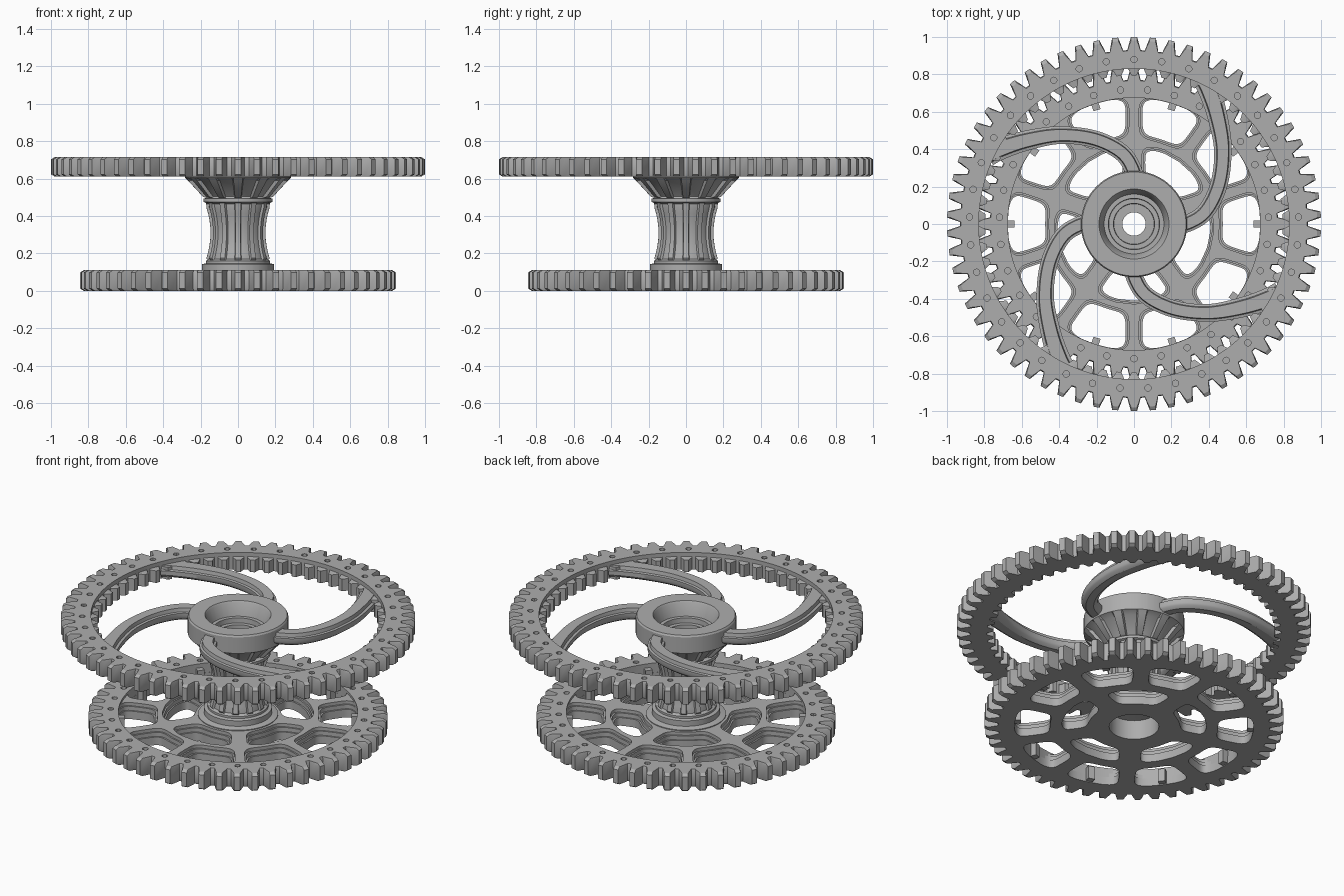
import bpy, bmesh
from math import sin, cos, asin, pi, radians, copysign
from mathutils import Vector, Matrix

if "Cube" in bpy.data.objects:
    bpy.data.objects.remove(bpy.data.objects["Cube"])

metal = bpy.data.materials.new("grey metal")
metal.use_nodes = True
grey = (0.42, 0.42, 0.42, 1)
metal.diffuse_color = grey
metal.node_tree.nodes["Principled BSDF"].inputs["Base Color"].default_value = grey

TOOTH = [(-.5, 0), (-.38, 0), (-.27, .5), (-.16, 1), (.16, 1), (.27, .5), (.38, 0)]
RIB = [(-.5, 0), (-.35, 0), (-.22, 0), (-.17, 1), (0, 1), (.17, 1), (.22, 0), (.35, 0)]


def activate(ob):
    bpy.ops.object.select_all(action='DESELECT')
    ob.select_set(True)
    bpy.context.view_layer.objects.active = ob


def finish(ob, angle=30):
    ob.data.materials.clear()
    ob.data.materials.append(metal)
    activate(ob)
    bpy.ops.object.shade_smooth_by_angle(angle=radians(angle))
    return ob


def from_bmesh(name, bm):
    bmesh.ops.recalc_face_normals(bm, faces=bm.faces)
    me = bpy.data.meshes.new(name)
    bm.to_mesh(me)
    bm.free()
    ob = bpy.data.objects.new(name, me)
    bpy.context.collection.objects.link(ob)
    return ob


def bridge(bm, a, b):
    for i in range(len(a)):
        j = (i + 1) % len(a)
        bm.faces.new((a[i], a[j], b[j], b[i]))


def toothed_lathe(name, levels, count, pattern):
    """Closed turned body; each level is (z, valley radius, crest radius)."""
    bm = bmesh.new()
    rings = []
    for z, low, high in levels:
        ring = []
        for k in range(count):
            for offset, crest in pattern:
                a = pi / 2 + 2 * pi * (k + offset) / count
                r = low + (high - low) * crest
                ring.append(bm.verts.new((r * cos(a), r * sin(a), z)))
        rings.append(ring)
    for i, ring in enumerate(rings):
        bridge(bm, ring, rings[(i + 1) % len(rings)])
    return from_bmesh(name, bm)


def drill(ob, count, radius, z, start):
    """Ring of shallow round holes in the top face."""
    bm = bmesh.new()
    for k in range(count):
        a = start + 2 * pi * k / count
        spot = Matrix.Translation((radius * cos(a), radius * sin(a), z))
        bmesh.ops.create_cone(bm, cap_ends=True, segments=12, radius1=.017,
                              radius2=.017, depth=.03, matrix=spot)
    cutter = from_bmesh("hole_cutter", bm)
    cutter.hide_render = True
    mod = ob.modifiers.new("holes", 'BOOLEAN')
    mod.operation, mod.solver, mod.object = 'DIFFERENCE', 'EXACT', cutter
    activate(ob)
    bpy.ops.object.modifier_apply(modifier=mod.name)
    bpy.data.objects.remove(cutter)


# Upper ring gear with outer teeth and shorter inner teeth under the lip
upper = toothed_lathe("upper_ring_gear", [
    (.61, .925, .98), (.622, .93, 1), (.703, .93, 1), (.715, .925, .98),
    (.715, .83, .83), (.69, .83, .83), (.685, .83, .795), (.61, .83, .795)], 62, TOOTH)
drill(upper, 37, .88, .715, pi / 2)
finish(upper)

# Lower gear rim
lower = toothed_lathe("lower_ring_gear", [
    (0, .765, .825), (.012, .77, .845), (.098, .77, .845), (.11, .765, .825),
    (.11, .675, .675), (0, .675, .675)], 52, TOOTH)
drill(lower, 31, .72, .11, -pi / 2)
finish(lower)


# Lower web: flat plates pierced by rounded windows
def circle(r, n=96):
    return [(r * cos(2 * pi * i / n), r * sin(2 * pi * i / n)) for i in range(n)]


def window(centre, half, r_in, r_out, spoke):
    pts = []
    for i in range(40):
        t = 2 * pi * i / 40
        c, s = [copysign(abs(v) ** .45, v) for v in (cos(t), sin(t))]
        r = (r_in + r_out) / 2 + s * (r_out - r_in) / 2
        a = centre + c * (half - asin(spoke / r))
        pts.append((r * cos(a), r * sin(a)))
    return pts


def web_plate(name, z0, z1, grow):
    loops = [circle(.7), circle(.14)]
    for k in range(10):
        loops.append(window(pi / 5 * k, pi / 10, .475 - grow, .675 + grow / 2, .045 - grow))
    for k in range(5):
        loops.append(window(radians(54 + 72 * k), pi / 5, .26 - grow, .41 + grow, .06 - grow))
    cu = bpy.data.curves.new(name, 'CURVE')
    cu.dimensions, cu.fill_mode, cu.extrude = '2D', 'BOTH', (z1 - z0) / 2
    for loop in loops:
        sp = cu.splines.new('POLY')
        sp.points.add(len(loop) - 1)
        for p, (x, y) in zip(sp.points, loop):
            p.co = (x, y, 0, 1)
        sp.use_cyclic_u = True
    ob = bpy.data.objects.new(name, cu)
    bpy.context.collection.objects.link(ob)
    activate(ob)
    bpy.ops.object.convert(target='MESH')
    ob = bpy.context.view_layer.objects.active
    ob.data.transform(Matrix.Translation((0, 0, (z0 + z1) / 2)))
    return finish(ob)


web_plate("lower_web_base", 0, .05, 0)
web_plate("lower_web_step", .05, .075, .009)
web_plate("lower_web_crest", .075, .095, .018)

# Small lugs on the outer edge of each window
bm = bmesh.new()
for k in range(10):
    place = (Matrix.Rotation(pi / 5 * k, 4, 'Z') @ Matrix.Translation((.665, 0, .045))
             @ Matrix.Diagonal((.05, .04, .08, 1)))
    bmesh.ops.create_cube(bm, size=1, matrix=place)
finish(from_bmesh("window_lugs", bm))

# Hub: stepped foot, ribbed waisted shaft, collar, pleated cone, flange and stepped bore
hub = [(0, .2, .2), (.03, .226, .226), (.1, .226, .226), (.108, .192, .192),
       (.142, .192, .192), (.147, .172, .172), (.16, .172, .172), (.165, .163, .163),
       (.17, .155, .167)]
for i in range(9):
    t = i / 4 - 1
    r = .147 + .022 * t * t
    hub.append((.31 + .135 * t, r - .014, r))
hub += [(.465, .156, .17), (.47, .172, .172), (.475, .184, .184), (.492, .184, .184),
        (.497, .17, .17), (.503, .165, .188), (.59, .245, .268), (.605, .284, .284),
        (.705, .284, .284), (.715, .278, .278), (.715, .187, .187), (.705, .18, .18),
        (.63, .16, .16), (.63, .137, .137), (.6, .135, .135), (.6, .11, .11),
        (.56, .108, .108), (.56, .062, .062), (.13, .062, .062), (.12, .14, .14),
        (0, .14, .14)]
finish(toothed_lathe("hub", hub, 12, RIB))

# Four curved arms with a stepped section
PATH = [Vector(p) for p in ((.1, .02), (.2, -.005), (.29, .005), (.385, .07), (.455, .215),
                            (.475, .4), (.445, .58), (.4, .72), (.365, .79), (.34, .85))]
HALF = [(.022, .615), (.04, .628), (.046, .64), (.046, .665), (.033, .668), (.029, .69)]
SECTION = HALF + [(-u, z) for u, z in reversed(HALF)]


def spline(points, steps=8):
    out = []
    for a, b, c, d in zip(points, points[1:], points[2:], points[3:]):
        for i in range(steps):
            t = i / steps
            out.append((2 * b + (c - a) * t + (2 * a - 5 * b + 4 * c - d) * t * t
                        + (3 * b - a - 3 * c + d) * t ** 3) / 2)
    return out


line = spline(PATH)
for k, side in enumerate(("right", "back", "left", "front")):
    bm = bmesh.new()
    rings = []
    for i, p in enumerate(line):
        tangent = (line[min(i + 1, len(line) - 1)] - line[max(i - 1, 0)]).normalized()
        normal = Vector((-tangent.y, tangent.x))
        flare = 1 + .25 * max(0, p.length - .6) / .2
        rings.append([bm.verts.new((*(p + normal * u * flare), z)) for u, z in SECTION])
    for a, b in zip(rings, rings[1:]):
        bridge(bm, a, b)
    bm.faces.new(rings[0])
    bm.faces.new(rings[-1])
    bm.transform(Matrix.Rotation(pi / 2 * k, 4, 'Z'))
    finish(from_bmesh("curved_arm_" + side, bm))
